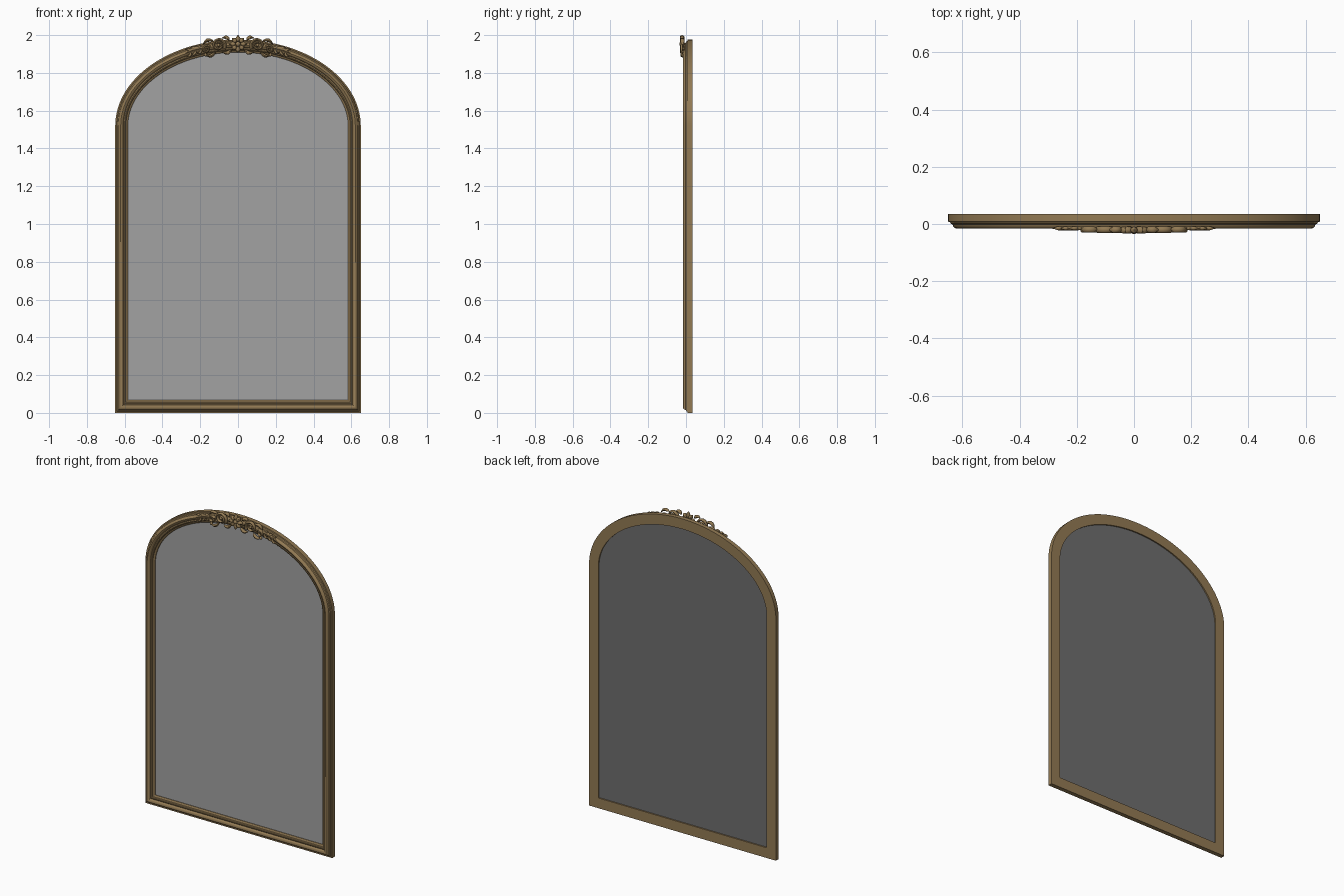
import bpy, bmesh, math
from mathutils import Vector

if "Cube" in bpy.data.objects:
    bpy.data.objects.remove(bpy.data.objects["Cube"])


def material(name, rgb):
    m = bpy.data.materials.new(name)
    m.diffuse_color = (*rgb, 1)
    m.use_nodes = True
    m.node_tree.nodes["Principled BSDF"].inputs["Base Color"].default_value = m.diffuse_color
    return m


GOLD = material("antique gold", (0.29, 0.195, 0.088))
GLASS = material("mirror grey", (0.36, 0.36, 0.36))
BACK = material("dark backing", (0.155, 0.155, 0.155))

W, SPRING, RISE = 0.65, 1.52, 0.456   # half width, arch start, arch height


def finish(name, bm, mat, angle=35, mirror=False):
    bmesh.ops.recalc_face_normals(bm, faces=bm.faces)
    me = bpy.data.meshes.new(name)
    bm.to_mesh(me)
    bm.free()
    me.materials.append(mat)
    ob = bpy.data.objects.new(name, me)
    bpy.context.collection.objects.link(ob)
    bpy.ops.object.select_all(action='DESELECT')
    ob.select_set(True)
    bpy.context.view_layer.objects.active = ob
    bpy.ops.object.shade_smooth_by_angle(angle=math.radians(angle))
    if mirror:
        ob.modifiers.new("mirror", 'MIRROR').use_clip = False
    return ob


# Outline: straight base and sides with an elliptical arch, counter-clockwise
N = 64
path = [Vector((-W, 0)), Vector((W, 0))]
path += [Vector((W * math.cos(math.pi * i / N), SPRING + RISE * math.sin(math.pi * i / N)))
         for i in range(N + 1)]


def inset(d):
    """Outline moved inward by d with mitred corners."""
    out = []
    for i, p in enumerate(path):
        a = (p - path[i - 1]).normalized()
        b = (path[(i + 1) % len(path)] - p).normalized()
        n1, n2 = Vector((-a.y, a.x)), Vector((-b.y, b.x))
        out.append(p + (n1 + n2) * d / (1 + n1.dot(n2)))
    return out


# Moulded frame: (inset, y) profile swept round the outline
profile = [(0, .035), (0, .008), (.007, .007), (.010, .001), (.016, -.002), (.018, -.009),
           (.023, -.014), (.029, -.0165), (.035, -.015), (.040, -.010), (.043, -.003),
           (.049, -.006), (.054, -.004), (.057, .001), (.063, .003), (.067, .008),
           (.067, .022), (.064, .022), (.064, .035)]
bm = bmesh.new()
loops = [[bm.verts.new((p.x, y, p.y)) for p in inset(d)] for d, y in profile]
for k in range(len(loops)):
    A, B = loops[k], loops[(k + 1) % len(loops)]
    for i in range(len(A)):
        j = (i + 1) % len(A)
        bm.faces.new((A[i], A[j], B[j], B[i]))
finish("frame", bm, GOLD)


# Mirror pane and backing board
def pane(name, d, y0, y1, mat):
    bm = bmesh.new()
    f = bm.faces.new([bm.verts.new((p.x, y0, p.y)) for p in inset(d)])
    r = bmesh.ops.extrude_face_region(bm, geom=[f])
    for v in r["geom"]:
        if isinstance(v, bmesh.types.BMVert):
            v.co.y = y1
    finish(name, bm, mat)


pane("mirror_glass", .0655, .012, .018, GLASS)
pane("backing_board", .0635, .0185, .027, BACK)


# Carved crest
def tube(bm, pts, radius, y=-.020, depth=.011, seg=8):
    """Rounded strip along x,z points; radius(t) gives half width."""
    rings = []
    n = len(pts) - 1
    for i, p in enumerate(pts):
        t = (pts[min(i + 1, n)] - pts[max(i - 1, 0)]).normalized()
        side, r = Vector((-t.y, t.x)), radius(i / n)
        h = depth * min(1, r / .006)
        ring = []
        for s in range(seg):
            a = 2 * math.pi * s / seg
            q = p + side * r * math.cos(a)
            ring.append(bm.verts.new((q.x, y - h * math.sin(a), q.y)))
        rings.append(ring)
    for A, B in zip(rings, rings[1:]):
        for s in range(seg):
            bm.faces.new((A[s], A[(s + 1) % seg], B[(s + 1) % seg], B[s]))
    bm.faces.new(rings[0])
    bm.faces.new(rings[-1])


def spiral(cx, cz, r0, r1, start, turns, n=36):
    out = []
    for i in range(n + 1):
        t = i / n
        a, r = math.radians(start + 360 * turns * t), r0 + (r1 - r0) * t ** .8
        out.append(Vector((cx + r * math.cos(a), cz + r * math.sin(a))))
    return out


def arc(a, b, bulge, n=12):
    a, b = Vector(a), Vector(b)
    side = Vector((a.y - b.y, b.x - a.x))
    return [a.lerp(b, i / n) + side * bulge * math.sin(math.pi * i / n) for i in range(n + 1)]


def leaf(w):
    return lambda t: .0012 + w * math.sin(math.pi * min(1, t) ** .8)


def dome(bm, x, y, z, r, h):
    g = bmesh.ops.create_uvsphere(bm, u_segments=14, v_segments=8, radius=1)
    for v in g["verts"]:
        v.co = Vector((x + v.co.x * r, y + v.co.y * h, z + v.co.z * r))


# Central rosette
bm = bmesh.new()
cz = 1.953
dome(bm, 0, -.024, cz, .013, .011)
for i in range(8):
    a = math.radians(45 * i + 90)
    u = Vector((math.cos(a), math.sin(a)))
    c = Vector((0, cz))
    tube(bm, arc(c + u * .012, c + u * (.047 if i % 2 == 0 else .044), 0, 8), leaf(.012), -.021, .012)
finish("crest_rosette", bm, GOLD, 50)

# Large scrolls with bead eyes beside the rosette
bm = bmesh.new()
tube(bm, spiral(.103, 1.947, .037, .012, 215, -1.5, 44), lambda t: .0085 - .004 * t)
dome(bm, .103, -.022, 1.947, .009, .009)
tube(bm, arc((.035, 1.925), (.085, 1.912), -.25), leaf(.009))
tube(bm, arc((.045, 1.972), (.085, 1.983), .25), leaf(.009))
finish("crest_large_scrolls", bm, GOLD, 50, True)

# Small scrolls and drooping leaves
bm = bmesh.new()
tube(bm, spiral(.166, 1.925, .022, .006, 150, -1.4, 32), lambda t: .007 - .003 * t, -.019)
tube(bm, arc((.120, 1.912), (.172, 1.892), -.2), leaf(.008), -.019)
tube(bm, arc((.130, 1.968), (.185, 1.950), .25), leaf(.008), -.019)
dome(bm, .172, -.019, 1.896, .009, .009)
finish("crest_small_scrolls", bm, GOLD, 50, True)

# Leaf tails following the arch
bm = bmesh.new()
tube(bm, arc((.175, 1.935), (.285, 1.898), .10), leaf(.008), -.015, .007)
for x, z in ((.195, 1.928), (.225, 1.920), (.250, 1.911)):
    tube(bm, arc((x, z), (x + .030, z + .012), .25), leaf(.006), -.015, .007)
    tube(bm, arc((x, z), (x + .022, z - .026), -.25), leaf(.006), -.015, .007)
finish("crest_leaf_tails", bm, GOLD, 50, True)
